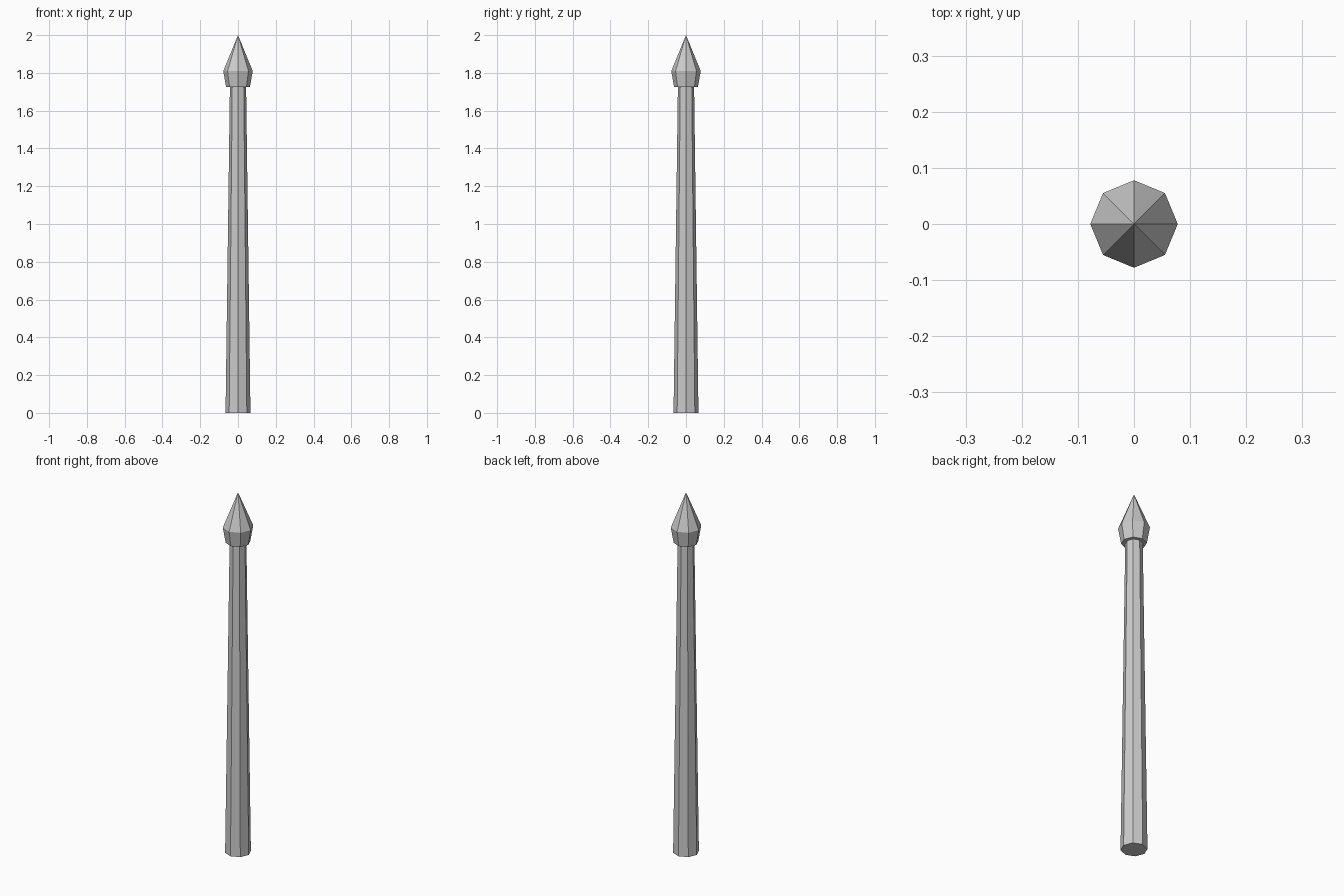
import bpy, bmesh
from math import cos, sin, tau

if "Cube" in bpy.data.objects:
    bpy.data.objects.remove(bpy.data.objects["Cube"])

SIDES = 8


def lathe(name, profile):
    """Closed eight-sided solid from (radius, z) pairs; radius 0 makes a point."""
    bm = bmesh.new()
    rings = []
    for r, z in profile:
        if r == 0:
            rings.append([bm.verts.new((0, 0, z))] * SIDES)
        else:
            rings.append([bm.verts.new((r * cos(tau * i / SIDES), r * sin(tau * i / SIDES), z))
                          for i in range(SIDES)])
    for low, high in zip(rings, rings[1:]):
        for i in range(SIDES):
            j = (i + 1) % SIDES
            bm.faces.new(dict.fromkeys((low[i], low[j], high[j], high[i])))
    # End caps
    for ring in (rings[0], rings[-1]):
        if len(set(ring)) > 1:
            bm.faces.new(ring)
    bmesh.ops.recalc_face_normals(bm, faces=bm.faces)
    mesh = bpy.data.meshes.new(name)
    bm.to_mesh(mesh)
    bm.free()
    obj = bpy.data.objects.new(name, mesh)
    bpy.context.collection.objects.link(obj)
    return obj


# Tapered post
lathe("shaft", [(0.066, 0), (0.043, 1.724)])

# Pointed finial
lathe("spear_tip", [(0.063, 1.724), (0.078, 1.81), (0, 2.0)])
